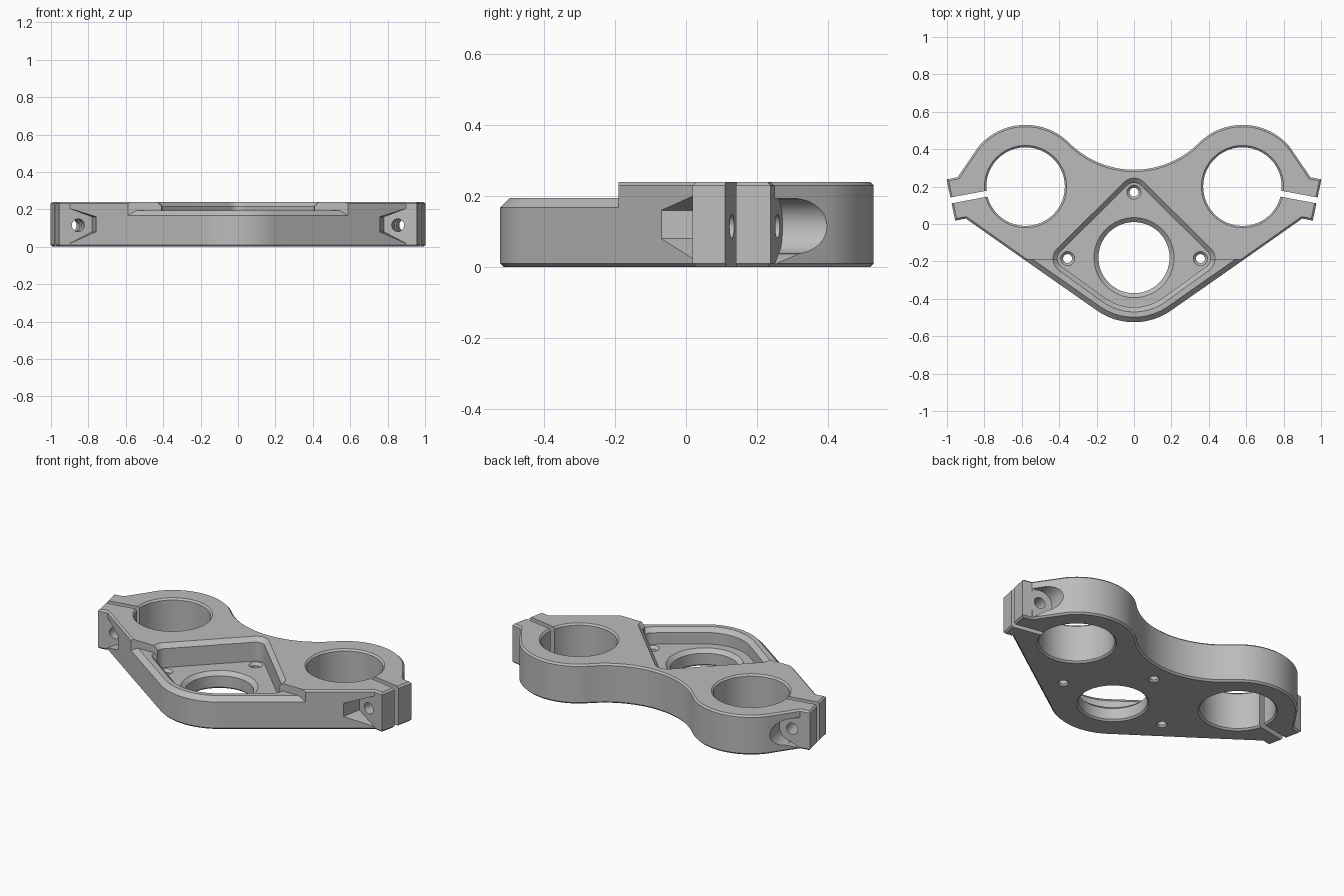
import bpy, bmesh, math
from math import sin, cos, pi, radians
from mathutils import Matrix, Vector

if "Cube" in bpy.data.objects:
    bpy.data.objects.remove(bpy.data.objects["Cube"], do_unlink=True)

HEIGHT, SHELF, SEAM = 0.24, 0.195, -0.19
FORK = Vector((0.58, 0.20))
TILT = radians(-10.5)

metal = bpy.data.materials.new("light_grey_metal")
metal.use_nodes = True
grey = (0.50, 0.50, 0.50, 1)
metal.diffuse_color = grey
metal.node_tree.nodes["Principled BSDF"].inputs["Base Color"].default_value = grey


def arc(cx, cy, r, a0, a1, n):
    angles = [radians(a0 + (a1 - a0) * i / n) for i in range(n + 1)]
    return [(cx + r * cos(a), cy + r * sin(a)) for a in angles]


def make_object(name, bm):
    bmesh.ops.recalc_face_normals(bm, faces=bm.faces)
    mesh = bpy.data.meshes.new(name)
    bm.to_mesh(mesh)
    bm.free()
    mesh.materials.append(metal)
    obj = bpy.data.objects.new(name, mesh)
    bpy.context.collection.objects.link(obj)
    return obj


def slab(name, outline, top, top_bevel, bottom_bevel):
    """Extruded outline with chamfered rims, left square along the seam."""
    bm = bmesh.new()
    face = bm.faces.new([bm.verts.new((x, y, 0)) for x, y in outline])
    new = bmesh.ops.extrude_face_region(bm, geom=[face])["geom"]
    bmesh.ops.translate(bm, verts=[v for v in new if isinstance(v, bmesh.types.BMVert)],
                        vec=(0, 0, top))
    bmesh.ops.recalc_face_normals(bm, faces=bm.faces)
    for z, width in ((top, top_bevel), (0, bottom_bevel)):
        rim = [e for e in bm.edges
               if all(abs(v.co.z - z) < 1e-5 for v in e.verts)
               and not all(abs(v.co.y - SEAM) < 1e-5 for v in e.verts)]
        bmesh.ops.bevel(bm, geom=rim, offset=width, segments=1, affect='EDGES', profile=0.5)
    return make_object(name, bm)


def loft(name, rings, matrix=None):
    """Closed solid through rings of equal point count, used as a cutter."""
    bm = bmesh.new()
    loops = [[bm.verts.new(p) for p in ring] for ring in rings]
    n = len(loops[0])
    for a, b in zip(loops, loops[1:]):
        for i in range(n):
            j = (i + 1) % n
            bm.faces.new((a[i], a[j], b[j], b[i]))
    bm.faces.new(loops[0][::-1])
    bm.faces.new(loops[-1])
    if matrix:
        bm.transform(matrix)
    obj = make_object(name, bm)
    obj.hide_render = True
    return obj


def turned(name, cx, cy, steps, n=64):
    """Round cutter from (radius, height) steps."""
    return loft(name, [[(cx + r * cos(2 * pi * i / n), cy + r * sin(2 * pi * i / n), z)
                        for i in range(n)] for r, z in steps])


def taper(name, matrix, x0, z0, x1, z1, y0, y1):
    """Box cutter whose height range changes from z0 at x0 to z1 at x1."""
    return loft(name, [[(x, y0, z[0]), (x, y1, z[0]), (x, y1, z[1]), (x, y0, z[1])]
                       for x, z in ((x0, z0), (x1, z1))], matrix)


def pocket_ring(grow, z, n=128):
    """Rounded kite wrapped around the bearing bore and three screw bosses."""
    bosses = [(0, 0.17, 0.05), (-0.355, -0.185, 0.053), (0.355, -0.185, 0.053), (0, -0.18, 0.265)]
    ring = []
    for i in range(n):
        c, s = cos(2 * pi * (i + 0.5) / n), sin(2 * pi * (i + 0.5) / n)
        x, y, r = max(bosses, key=lambda b: b[0] * c + b[1] * s + b[2])
        ring.append((x + (r + grow) * c, y + (r + grow) * s, z))
    return ring


def pocket(name, top):
    return loft(name, [pocket_ring(0, 0.10), pocket_ring(0, top - 0.025),
                       pocket_ring(0.025, top), pocket_ring(0.025, 0.4)])


def ear_matrix(side):
    return (Matrix.Scale(side, 4, (1, 0, 0)) @ Matrix.Translation((FORK.x, FORK.y, 0))
            @ Matrix.Rotation(TILT, 4, 'Z'))


# Plate outline: half of it, then mirrored
ear = [tuple((ear_matrix(1) @ Vector(p)).xy)
       for p in ((0.345, -0.11, 0), (0.403, -0.11, 0), (0.408, 0.115, 0), (0.348, 0.115, 0))]
half = ([(0.588, SEAM)] + ear + arc(FORK.x, FORK.y, 0.33, 40, 135, 28)
        + arc(0, 0.78, 0.49, -45, -90, 14)[1:])
outline = half + [(-x, y) for x, y in half[-2::-1]]
plate = slab("clamp_plate", outline, HEIGHT, 0.01, 0.01)

# Lower front shelf around the bearing bore
nose = [(-0.588, SEAM)] + arc(0, -0.18, 0.345, -125, -55, 28) + [(0.588, SEAM)]
shelf = slab("front_shelf", nose, SHELF, 0.027, 0.01)

# Bearing bore and screw holes shared by both parts
shared = [turned("bearing_bore_cutter", 0, -0.18,
                 [(0.21, -0.01), (0.19, 0.01), (0.19, 0.078), (0.214, 0.10), (0.214, 0.12)], 96)]
for x, y in ((0, 0.17), (-0.355, -0.185), (0.355, -0.185)):
    shared.append(turned("screw_hole_cutter", x, y,
                         [(0.04, -0.01), (0.024, 0.01), (0.024, 0.085), (0.038, 0.10), (0.038, 0.13)], 24))

# Fork bores, clamp slots, bolt holes and bolt pockets on each side
clamp = []
for side in (1, -1):
    m = ear_matrix(side)
    clamp.append(turned("fork_bore_cutter", side * FORK.x, FORK.y,
                        [(0.23, -0.01), (0.21, 0.01), (0.21, 0.23), (0.23, 0.25)], 96))
    clamp.append(taper("clamp_slot_cutter", m, 0.15, (-0.1, 0.4), 0.6, (-0.1, 0.4), -0.016, 0.016))
    clamp.append(taper("front_bolt_pocket_cutter", m, 0.225, (0.08, 0.16),
                       0.36, (0.01, 0.21), -0.5, -0.11))
    clamp.append(taper("front_relief_cutter", m, 0.355, (0.01, 0.21), 0.6, (-0.1, 0.3), -0.5, -0.111))

    def round_ring(r, y, n=40):
        return [(0.30 + r * cos(2 * pi * i / n), y, 0.115 + r * sin(2 * pi * i / n))
                for i in range(n)]
    clamp.append(loft("rear_bolt_pocket_cutter", [round_ring(0.078, 0.115), round_ring(0.078, 0.5)], m))
    clamp.append(taper("rear_relief_cutter", m, 0.29, (0.037, 0.193),
                       0.40, (-0.02, 0.193), 0.1155, 0.5))
    clamp.append(loft("bolt_hole_cutter", [round_ring(0.034, -0.3, 24), round_ring(0.034, 0.3, 24)], m))

jobs = [(plate, shared + clamp + [pocket("plate_pocket_cutter", HEIGHT)]),
        (shelf, shared + [pocket("shelf_pocket_cutter", SHELF)])]

for part, cutters in jobs:
    for cutter in cutters:
        mod = part.modifiers.new(cutter.name, 'BOOLEAN')
        mod.operation, mod.solver, mod.object = 'DIFFERENCE', 'EXACT', cutter

# Bake the cuts, then remove the cutters
bpy.context.view_layer.update()
graph = bpy.context.evaluated_depsgraph_get()
baked = [(part, bpy.data.meshes.new_from_object(part.evaluated_get(graph))) for part, _ in jobs]
for part, mesh in baked:
    part.modifiers.clear()
    part.data = mesh
    mesh.materials.clear()
    mesh.materials.append(metal)
for cutter in {c for _, cutters in jobs for c in cutters}:
    bpy.data.objects.remove(cutter, do_unlink=True)

bpy.ops.object.select_all(action='DESELECT')
for part, _ in jobs:
    part.select_set(True)
bpy.context.view_layer.objects.active = plate
bpy.ops.object.shade_smooth_by_angle(angle=radians(30))
